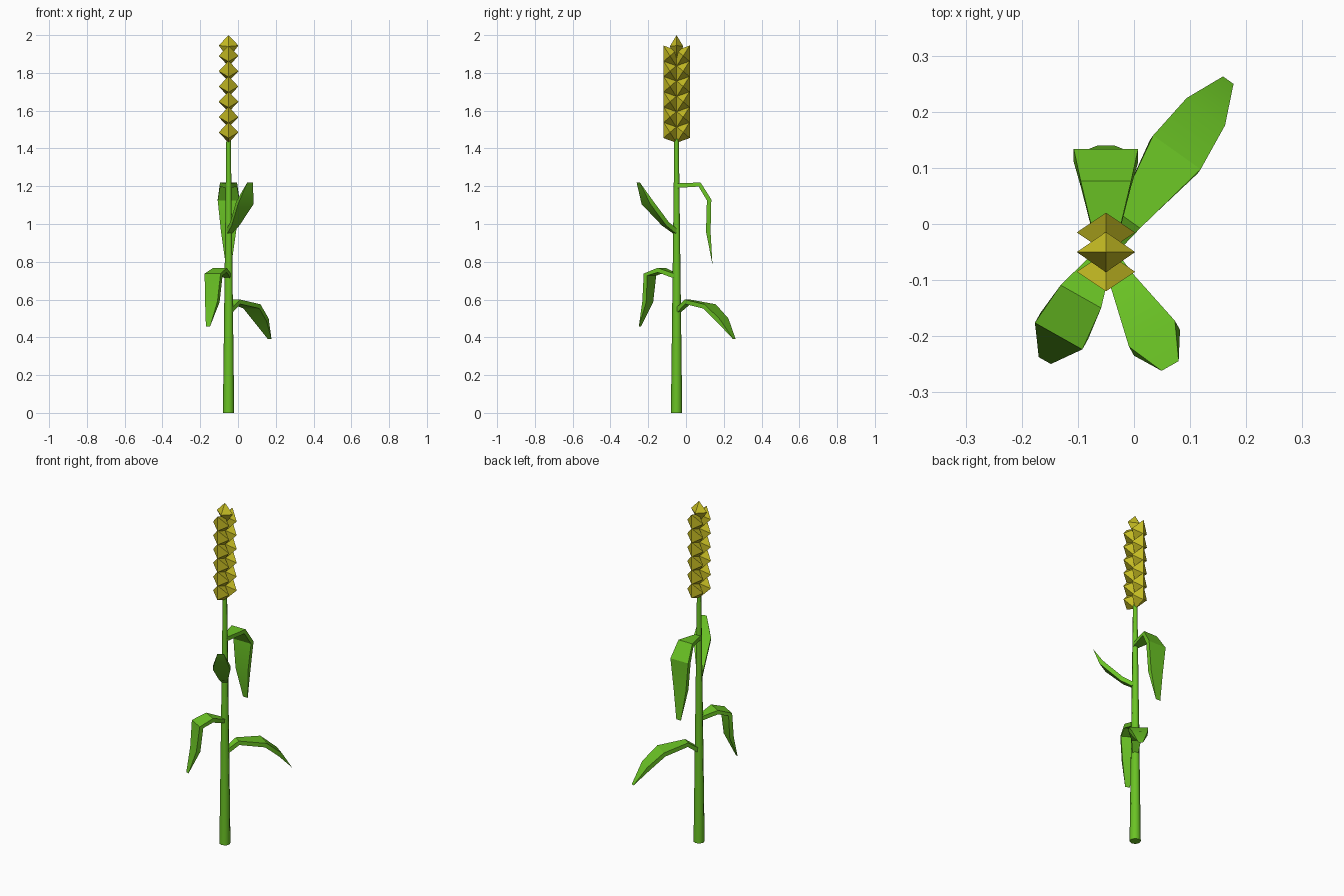
import bpy, bmesh, math
from mathutils import Vector

if "Cube" in bpy.data.objects:
    bpy.data.objects.remove(bpy.data.objects["Cube"])

CX = CY = -0.05


def material(name, rgb):
    m = bpy.data.materials.new(name)
    m.diffuse_color = (*rgb, 1)
    m.use_nodes = True
    m.node_tree.nodes["Principled BSDF"].inputs["Base Color"].default_value = m.diffuse_color
    return m


GREEN = material("leaf_green", (0.145, 0.545, 0.018))
GOLD = material("grain_gold", (0.57, 0.51, 0.017))


def finish(bm, name, mat, smooth=None):
    bmesh.ops.recalc_face_normals(bm, faces=bm.faces)
    me = bpy.data.meshes.new(name)
    bm.to_mesh(me)
    bm.free()
    ob = bpy.data.objects.new(name, me)
    bpy.context.collection.objects.link(ob)
    me.materials.append(mat)
    if smooth:
        bpy.ops.object.select_all(action='DESELECT')
        ob.select_set(True)
        bpy.context.view_layer.objects.active = ob
        bpy.ops.object.shade_smooth_by_angle(angle=math.radians(smooth))
    return ob


# Tapered stem
bm = bmesh.new()
bmesh.ops.create_cone(bm, cap_ends=True, segments=8, radius1=0.03, radius2=0.012, depth=1.45)
bmesh.ops.translate(bm, verts=bm.verts, vec=(CX, CY, 0.725))
finish(bm, "stem", GREEN, 50)


def leaf(name, direction, stations, thick=0.024):
    """Thick folded blade; stations are (distance out, top height, width)."""
    d = Vector((*direction, 0)).normalized()
    side = Vector((-d.y, d.x, 0))
    pts = [Vector((CX, CY, z)) + d * r for r, z, w in stations]
    bm = bmesh.new()
    rings = []
    for i, p in enumerate(pts):
        t = (pts[min(i + 1, len(pts) - 1)] - pts[max(i - 1, 0)]).normalized()
        down = t.cross(side) * -thick
        h = side * stations[i][2] / 2
        if i == len(pts) - 1:                      # sharp tip edge
            a, b = bm.verts.new(p - h), bm.verts.new(p + h)
            rings.append([a, b, b, a])
        else:
            rings.append([bm.verts.new(q) for q in (p - h, p + h, p + h + down, p - h + down)])
    for r0, r1 in zip(rings, rings[1:]):
        for k in range(4):
            n = (k + 1) % 4
            vs = list(dict.fromkeys((r0[k], r0[n], r1[n], r1[k])))
            bm.faces.new(vs)
    bm.faces.new(rings[0])
    finish(bm, name, GREEN, 25)


leaf("lower_leaf", (0.58, 0.815),
     [(0.0, 0.55, 0.03), (0.07, 0.60, 0.05), (0.218, 0.575, 0.104), (0.307, 0.50, 0.084), (0.376, 0.39, 0.023)])
leaf("middle_leaf", (-0.49, -0.87),
     [(0.0, 0.735, 0.03), (0.091, 0.768, 0.083), (0.172, 0.738, 0.097), (0.187, 0.59, 0.075), (0.222, 0.458, 0.025)])
leaf("upper_leaf", (0, 1),
     [(0.0, 1.215, 0.03), (0.127, 1.22, 0.09), (0.184, 1.13, 0.115), (0.18, 0.96, 0.08), (0.19, 0.785, 0.03)])
leaf("top_leaf", (0.49, -0.87),
     [(0.0, 0.97, 0.03), (0.06, 1.01, 0.047), (0.167, 1.12, 0.094), (0.233, 1.22, 0.035)])


def grain(bm, ring, apex):
    """Pointed kernel: a y-z outline joined to a tip on each side in x."""
    vs = [bm.verts.new((CX, CY + y, z)) for y, z in ring]
    for s in (-1, 1):
        tip = bm.verts.new((CX + s * 0.052, CY + apex[0], apex[1]))
        for k in range(4):
            bm.faces.new((vs[k], vs[(k + 1) % 4], tip))


# Ear: six pairs of kernels with one on top
bm = bmesh.new()
for i in range(6):
    z = 1.485 + i * 0.081
    for s in (-1, 1):
        grain(bm, [(0, z - 0.055), (s * 0.07, z - 0.03), (s * 0.07, z + 0.055), (0, z + 0.03)], (s * 0.035, z))
grain(bm, [(0, 1.875), (0.036, 1.94), (0, 2.0), (-0.036, 1.94)], (0, 1.945))
finish(bm, "grain_ear", GOLD)
